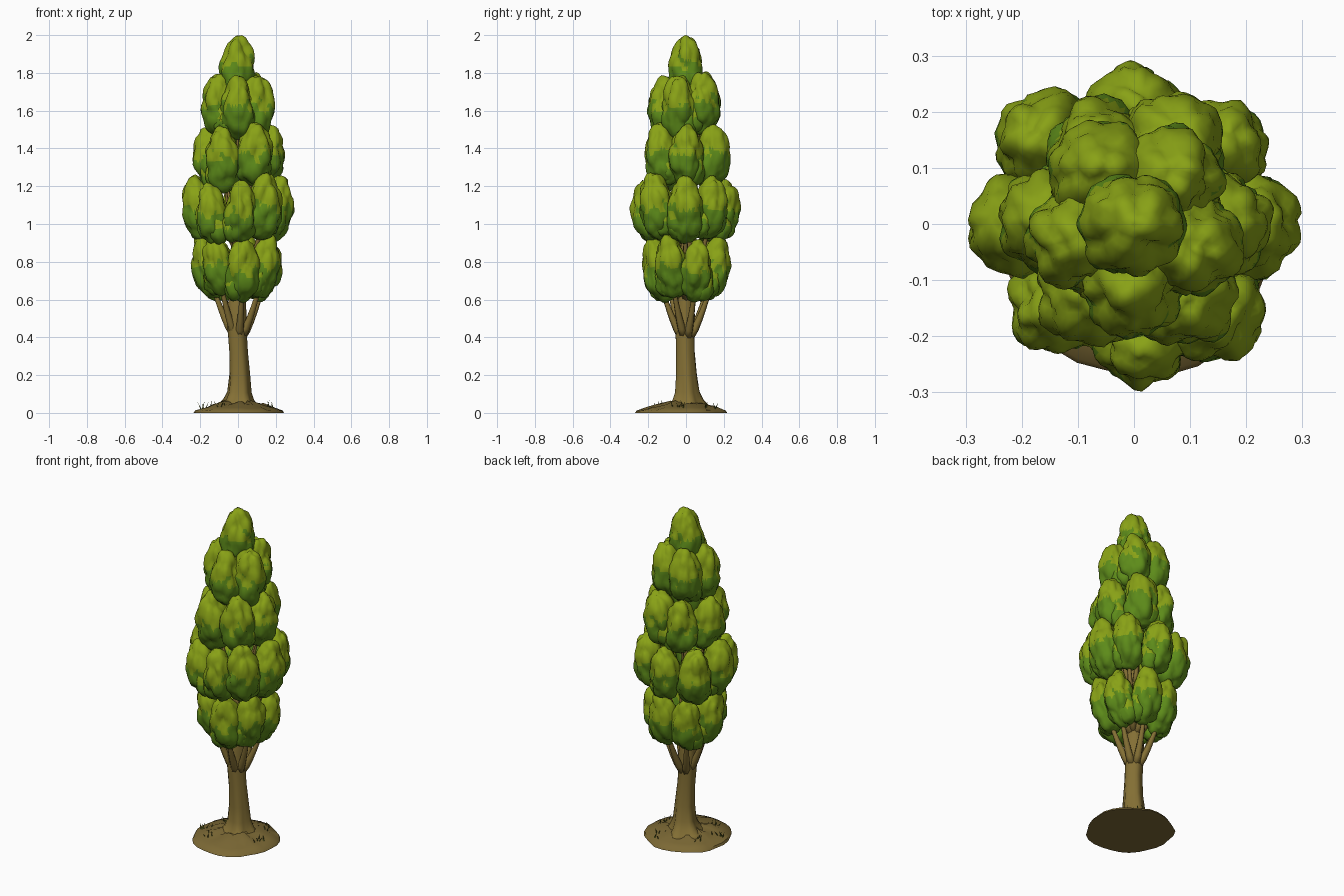
import bpy, bmesh, math, random
from mathutils import Vector, noise, Matrix

if "Cube" in bpy.data.objects:
    bpy.data.objects.remove(bpy.data.objects["Cube"])

random.seed(7)

def mat(name, c):
    m = bpy.data.materials.new(name)
    m.diffuse_color = (*c, 1)
    m.use_nodes = True
    m.node_tree.nodes["Principled BSDF"].inputs["Base Color"].default_value = m.diffuse_color
    return m

LEAF_TIP = mat("yellow green leaf", (0.25, 0.36, 0.008))
LEAF_LOW = mat("mid green leaf", (0.11, 0.26, 0.010))
BARK = mat("bark brown", (0.23, 0.16, 0.035))
SOIL = mat("soil brown", (0.20, 0.14, 0.035))
GRASS = mat("grass green", (0.10, 0.13, 0.015))

def finish(bm, name, mats, smooth=True):
    bmesh.ops.recalc_face_normals(bm, faces=bm.faces)
    me = bpy.data.meshes.new(name)
    bm.to_mesh(me)
    bm.free()
    for m in mats:
        me.materials.append(m)
    if smooth:
        me.shade_smooth()
    ob = bpy.data.objects.new(name, me)
    bpy.context.collection.objects.link(ob)
    return ob

def tube(bm, pts, radii, n=8, lobes=None):
    """Tapered tube along a path; lobes(i, angle) scales the radius."""
    rings = []
    for i, p in enumerate(pts):
        d = (pts[min(i + 1, len(pts) - 1)] - pts[max(i - 1, 0)]).normalized()
        u = Vector((0, 1, 0)).cross(d).normalized()
        v = d.cross(u)
        ring = []
        for k in range(n):
            a = k * math.tau / n
            r = radii[i] * (lobes(i, a) if lobes else 1)
            ring.append(bm.verts.new(p + (u * math.cos(a) + v * math.sin(a)) * r))
        rings.append(ring)
    for a, b in zip(rings, rings[1:]):
        for k in range(n):
            bm.faces.new((a[k], a[(k + 1) % n], b[(k + 1) % n], b[k]))
    bm.faces.new(rings[0])
    bm.faces.new(rings[-1])

def clump(name, c, a, h, lean=0, ang=0):
    """Lumpy egg of leaves, leaning outward, with lighter upper part."""
    bm = bmesh.new()
    bmesh.ops.create_icosphere(bm, subdivisions=4 if a > 0.05 else 3, radius=1)
    off = Vector([random.uniform(-50, 50) for _ in range(3)])
    for v in bm.verts:
        p = v.co.copy()
        d = noise.voronoi(p * 1.55 + off)[0][0]
        k = 1.14 - 0.42 * d * d + 0.07 * noise.noise(p * 4 + off)
        w = 1.04 - 0.16 * p.z
        v.co = Vector((p.x * a * w * k, p.y * a * w * k, p.z * h * (0.5 + 0.5 * k)))
    for f in bm.faces:
        m = f.calc_center_median()
        f.normal_update()
        t = m.z / h + 0.5 * f.normal.z + 0.5 * noise.noise(m * 22 + off)
        f.material_index = 0 if t > 0.12 else 1
    tilt = Matrix.Rotation(ang, 4, 'Z') @ Matrix.Rotation(lean, 4, 'Y')
    bmesh.ops.transform(bm, matrix=Matrix.Translation(c) @ tilt, verts=bm.verts)
    return finish(bm, name, [LEAF_TIP, LEAF_LOW])

# Ground mound with irregular rim
bm = bmesh.new()
N = 28
prof = [(1.0, 0.0), (0.97, 0.012), (0.78, 0.028), (0.55, 0.042), (0.3, 0.055)]
rings = []
for s, z in prof:
    ring = []
    for k in range(N):
        a = k * math.tau / N
        r = 0.24 * s * (1 + 0.09 * noise.noise(Vector((math.cos(a) * 1.8, math.sin(a) * 1.8, 3))))
        zz = z * (1 + 0.5 * noise.noise(Vector((math.cos(a) * 2.5, math.sin(a) * 2.5, s * 4)))) if z else 0
        ring.append(bm.verts.new((r * math.cos(a) + 0.005, r * math.sin(a) - 0.025, zz)))
    rings.append(ring)
for p, q in zip(rings, rings[1:]):
    for k in range(N):
        bm.faces.new((p[k], p[(k + 1) % N], q[(k + 1) % N], q[k]))
bm.faces.new(rings[0])
bm.faces.new(rings[-1])
finish(bm, "ground_mound", [SOIL]).data.set_sharp_from_angle(angle=math.radians(45))

# Trunk with flared, lobed roots
zr = [(0.01, 0.125), (0.04, 0.098), (0.07, 0.077), (0.11, 0.062), (0.2, 0.054), (0.32, 0.049),
      (0.42, 0.050), (0.5, 0.053), (0.58, 0.047), (0.7, 0.036), (0.95, 0.03), (1.2, 0.024),
      (1.45, 0.017), (1.75, 0.008)]
pts = [Vector((0.008 * math.sin(z * 9), 0.006 * math.cos(z * 7), z)) for z, r in zr]
bm = bmesh.new()
tube(bm, pts, [r for z, r in zr], 20,
     lambda i, a: 1 + (0.16 * max(0, 1 - i / 5) + 0.035) * math.sin(5 * a + i * 0.2))
finish(bm, "trunk", [BARK])

# Leaf tiers: height, ring radius, count, phase, clump half width, half height, lean
tiers = [(1.64, 0.108, 5, 270, 0.086, 0.165, 0.06),
         (1.365, 0.150, 6, 0, 0.090, 0.170, 0.10),
         (1.08, 0.205, 8, 0, 0.086, 0.170, 0.16),
         (0.77, 0.152, 7, 20, 0.084, 0.175, 0.22)]
branches = bmesh.new()
for t, (z, R, n, ph, a, h, lean) in enumerate(tiers):
    for k in range(n):
        ang = math.radians(ph + 360 * k / n) + random.uniform(-0.08, 0.08)
        r = R * random.uniform(0.95, 1.04)
        s = random.uniform(0.92, 1.04)
        zz = z + random.uniform(-0.025, 0.025)
        out = Vector((math.cos(ang), math.sin(ang), 0))
        clump(f"leaf_clump_{t}_{k}", out * r + Vector((0, 0, zz)), a * s, h * s, lean, ang)
        # smaller leaf tuft on the flank of the clump
        side = Vector((-out.y, out.x, 0)) * random.choice((-1, 1)) * a * 0.55
        clump(f"leaf_tuft_{t}_{k}", out * r * 0.97 + side + Vector((0, 0, zz - h * 0.45)),
              a * 0.55, h * 0.5, lean, ang)
        # branch rising from the trunk into the clump
        z0 = max(0.40, zz - h - 0.2 - 0.1 * (t < 3))
        z1 = zz - h * 0.3
        path, rad = [], []
        for i in range(7):
            u = i / 6
            path.append(out * (0.02 + (r - 0.02) * u ** 0.85) + Vector((0, 0, z0 + (z1 - z0) * u ** 1.1)))
            rad.append((0.024 if t > 1 else 0.015) * (1 - 0.7 * u))
        tube(branches, path, rad, 7)
finish(branches, "branches", [BARK])

# Inner foliage and the crown tip
clump("inner_leaves", Vector((0, 0, 1.5)), 0.085, 0.2)
tip = clump("crown_tip", Vector((0, 0, 1.83)), 0.086, 0.17)
top = max(v.co.z for v in tip.data.vertices)
for v in tip.data.vertices:
    v.co.z += 2.0 - top

# Grass blades in small tufts on the mound
bm = bmesh.new()
for cx, cy in ((0.17, -0.04), (-0.13, 0.06), (0.1, 0.13), (-0.08, -0.15), (-0.17, -0.05)):
    for _ in range(5):
        b = Vector((cx + random.uniform(-.03, .03), cy + random.uniform(-.03, .03), 0.02))
        tipv = b + Vector((random.uniform(-.02, .02), random.uniform(-.02, .02), random.uniform(.03, .05)))
        w = [bm.verts.new(b + Vector((0.005 * math.cos(q), 0.005 * math.sin(q), 0))) for q in (0, 2.1, 4.2)]
        e = bm.verts.new(tipv)
        for i in range(3):
            bm.faces.new((w[i], w[(i + 1) % 3], e))
finish(bm, "grass_tufts", [GRASS], False)
